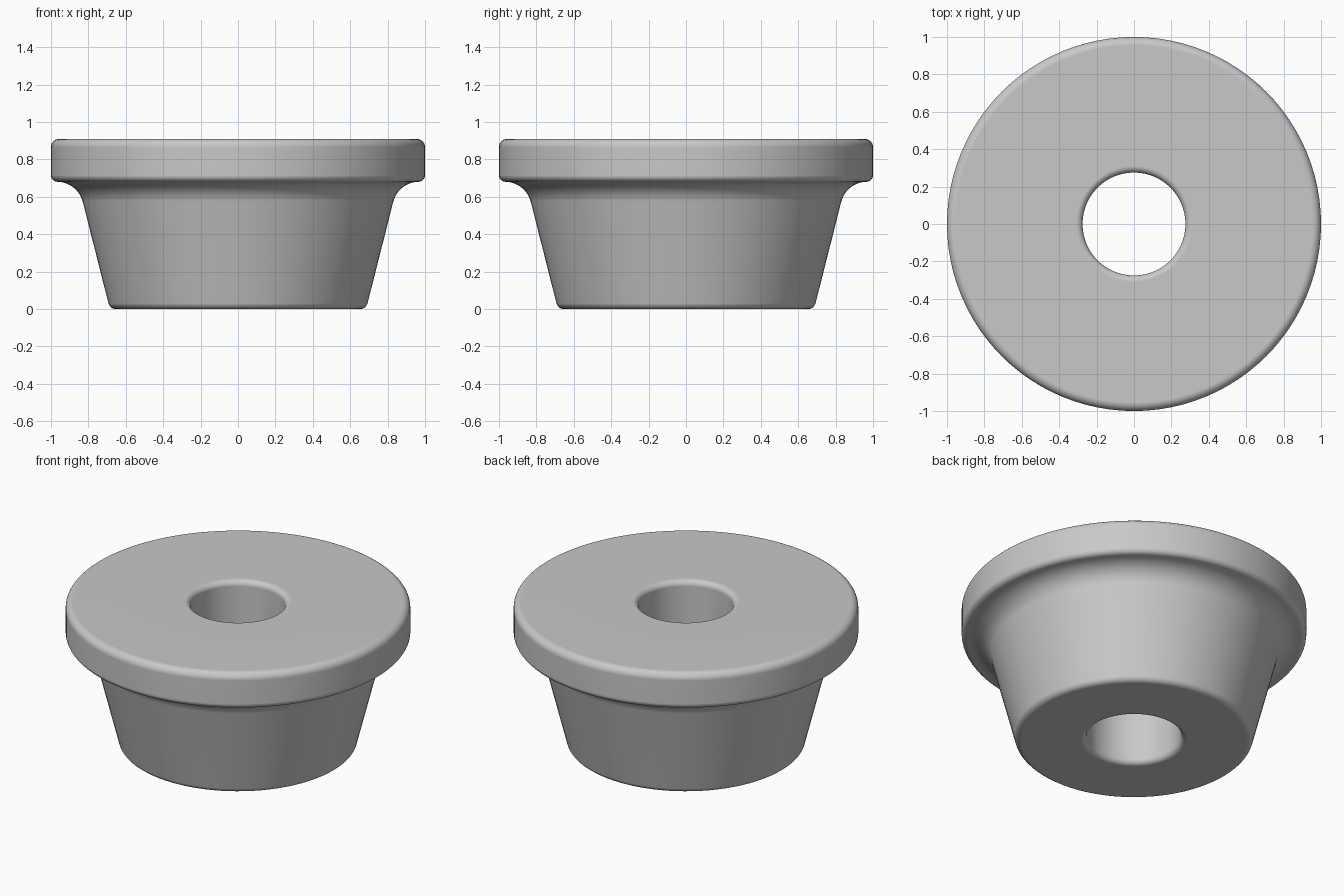
import bpy, bmesh, math
from mathutils import Vector

if "Cube" in bpy.data.objects:
    bpy.data.objects.remove(bpy.data.objects["Cube"], do_unlink=True)

SEGMENTS = 96


def rounded_profile(corners, steps=7):
    """Replace each (radius, z, fillet) corner with a tangent arc."""
    points = []
    for i, (x, z, fillet) in enumerate(corners):
        here = Vector((x, z))
        a = (Vector(corners[i - 1][:2]) - here).normalized()
        b = (Vector(corners[(i + 1) % len(corners)][:2]) - here).normalized()
        half = a.angle(b) / 2
        centre = here + (a + b).normalized() * fillet / math.sin(half)
        reach = fillet / math.tan(half)
        start, end = here + a * reach - centre, here + b * reach - centre
        sweep = start.angle(end)
        for k in range(steps + 1):
            t = k / steps
            points.append(centre + (start * math.sin((1 - t) * sweep)
                                    + end * math.sin(t * sweep)) / math.sin(sweep))
    return points


def lathe(name, profile, material):
    """Revolve a closed profile around the z axis."""
    bm = bmesh.new()
    rings = []
    for s in range(SEGMENTS):
        turn = math.tau * s / SEGMENTS
        rings.append([bm.verts.new((p.x * math.cos(turn), p.x * math.sin(turn), p.y))
                      for p in profile])
    n = len(profile)
    for s, ring in enumerate(rings):
        after = rings[(s + 1) % SEGMENTS]
        for i in range(n):
            j = (i + 1) % n
            bm.faces.new((ring[i], after[i], after[j], ring[j]))
    bmesh.ops.recalc_face_normals(bm, faces=bm.faces)
    mesh = bpy.data.meshes.new(name)
    bm.to_mesh(mesh)
    bm.free()
    mesh.materials.append(material)
    obj = bpy.data.objects.new(name, mesh)
    bpy.context.collection.objects.link(obj)
    bpy.ops.object.select_all(action="DESELECT")
    obj.select_set(True)
    bpy.context.view_layer.objects.active = obj
    bpy.ops.object.shade_smooth_by_angle(angle=math.radians(30))
    # Keep the flat top and bottom evenly shaded beside the rounded edges
    weighted = obj.modifiers.new("Weighted Normals", "WEIGHTED_NORMAL")
    weighted.keep_sharp = True
    return obj


grey = bpy.data.materials.new("Rubber Grey")
grey.use_nodes = True
colour = (0.58, 0.58, 0.58, 1)
grey.diffuse_color = colour
grey.node_tree.nodes["Principled BSDF"].inputs["Base Color"].default_value = colour

# Tapered body, filleted flange and rounded through hole in one section
section = [
    (0.275, 0.0, 0.035),    # hole, bottom edge
    (0.685, 0.0, 0.04),     # body, bottom edge
    (0.857, 0.68, 0.14),    # fillet under the flange
    (1.0, 0.68, 0.035),     # flange, lower edge
    (1.0, 0.91, 0.045),     # flange, upper edge
    (0.275, 0.91, 0.035),   # hole, top edge
]
lathe("tapered_bushing", rounded_profile(section), grey)
